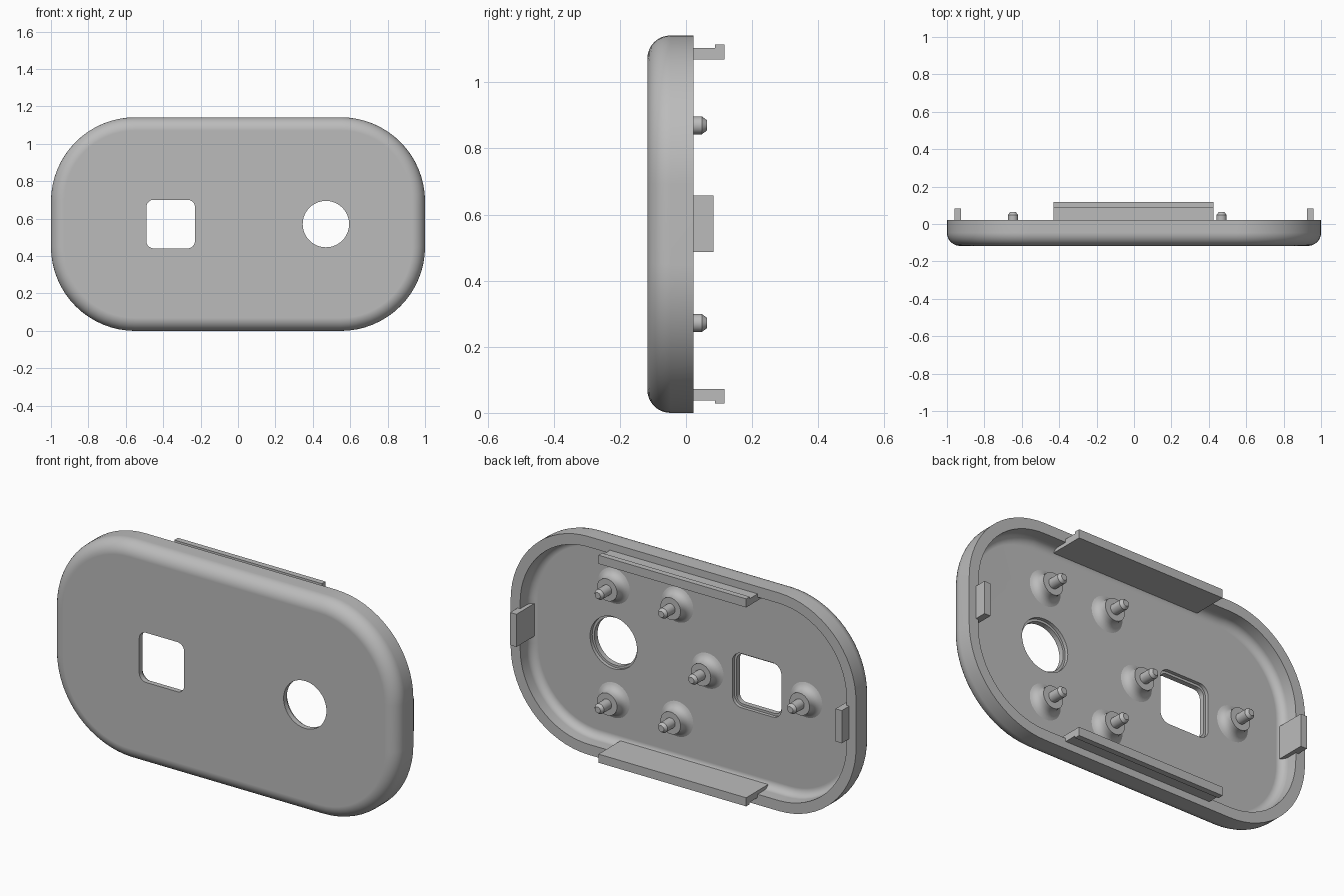
import bpy, bmesh
from math import sin, cos, pi, radians
from mathutils import Matrix, Vector

if "Cube" in bpy.data.objects:
    bpy.data.objects.remove(bpy.data.objects["Cube"])

MID = 0.571                      # height of the horizontal centre line
FRONT, BACK, FLOOR = -0.117, 0.022, -0.072

grey = bpy.data.materials.new("light grey plastic")
grey.use_nodes = True
grey.diffuse_color = (0.5, 0.5, 0.5, 1)
grey.node_tree.nodes["Principled BSDF"].inputs["Base Color"].default_value = (0.5, 0.5, 0.5, 1)


def finish(name, bm, smooth=True):
    bmesh.ops.recalc_face_normals(bm, faces=bm.faces)
    mesh = bpy.data.meshes.new(name)
    bm.to_mesh(mesh)
    bm.free()
    mesh.materials.append(grey)
    ob = bpy.data.objects.new(name, mesh)
    bpy.context.collection.objects.link(ob)
    if smooth:
        shade(ob)
    return ob


def shade(ob):
    bpy.ops.object.select_all(action='DESELECT')
    ob.select_set(True)
    bpy.context.view_layer.objects.active = ob
    bpy.ops.object.shade_smooth_by_angle(angle=radians(30))


def rounded_loop(cx, cz, w, h, r, y, n=16):
    """Rounded rectangle in the xz plane, w and h being half sizes."""
    pts = []
    for i, (sx, sz) in enumerate([(1, 1), (-1, 1), (-1, -1), (1, -1)]):
        for k in range(n + 1):
            a = (i + k / n) * pi / 2
            pts.append(Vector((cx + sx * (w - r) + r * cos(a), y,
                               cz + sz * (h - r) + r * sin(a))))
    return pts


def loft(name, loops, smooth=True):
    bm = bmesh.new()
    rings = [[bm.verts.new(p) for p in loop] for loop in loops]
    for a, b in zip(rings, rings[1:]):
        for i in range(len(a)):
            j = (i + 1) % len(a)
            bm.faces.new((a[i], a[j], b[j], b[i]))
    bm.faces.new(rings[0])
    bm.faces.new(rings[-1])
    bmesh.ops.remove_doubles(bm, verts=bm.verts, dist=1e-5)
    return finish(name, bm, smooth)


def cut(target, cutter):
    mod = target.modifiers.new("cut", 'BOOLEAN')
    mod.operation, mod.solver, mod.object = 'DIFFERENCE', 'EXACT', cutter
    bpy.context.view_layer.objects.active = target
    bpy.ops.object.modifier_apply(modifier=mod.name)
    bpy.data.objects.remove(cutter)


# Hollow cover shell: rounded front edge, thin wall, filleted inner floor
def arc(inset, y, r, n=8):
    return [(inset + r * (1 - cos(k / n * pi / 2)), y - r * sin(k / n * pi / 2))
            for k in range(n + 1)]


section = arc(0, FRONT + 0.07, 0.07)[::-1] + [(0, BACK), (0.055, BACK)] + arc(0.055, FLOOR + 0.04, 0.04)
shell = loft("cover_shell", [rounded_loop(0, MID, 1 - d, MID - d, 0.45 - d, y) for d, y in section])

# Square and round openings, each slightly wider at the inner side
for cx, half, r in [(-0.36, 0.13, 0.04), (0.47, 0.124, 0.1239)]:
    for grow, y0, y1 in [(0, -0.2, 0.0), (0.012, -0.09, 0.0)]:
        cut(shell, loft("cutter", [rounded_loop(cx, MID, half + grow, half + grow, r + grow, y)
                                   for y in (y0, y1)], False))
shade(shell)
shell.modifiers.new("flat face normals", 'WEIGHTED_NORMAL').keep_sharp = True


# Long hooked clips on the top and bottom edges
def prism(name, profile, x0, x1):
    return loft(name, [[Vector((x, y, z)) for y, z in profile] for x in (x0, x1)], False)


hook = [(FLOOR - 0.005, 0.498), (0.117, 0.498), (0.117, 0.543),
        (0.087, 0.543), (0.087, 0.533), (FLOOR - 0.005, 0.533)]
for name, s in [("top_clip", 1), ("bottom_clip", -1)]:
    prism(name, [(y, MID + s * z) for y, z in hook], -0.43, 0.425)

# Short plain tabs on the left and right edges
tab = [(FLOOR - 0.005, 0.487), (0.083, 0.487), (0.083, 0.658), (FLOOR - 0.005, 0.658)]
for name, x in [("left_tab", 0.942), ("right_tab", -0.942)]:
    prism(name, tab, x - 0.018, x + 0.018)

# Mounting pegs: flared foot, collar and chamfered pin
peg = [(0.098, FLOOR - 0.002), (0.083, FLOOR + 0.003), (0.07, FLOOR + 0.012),
       (0.061, FLOOR + 0.026), (0.058, -0.03), (0.058, -0.015),
       (0.027, -0.015), (0.027, 0.048), (0.016, 0.063)]
for i, (x, dz) in enumerate([(0.468, 0.299), (0.468, -0.299), (0.1, 0.299),
                             (0.1, -0.299), (-0.075, 0), (-0.647, 0)]):
    loft(f"mounting_peg_{i + 1}", [rounded_loop(x, MID + dz, r, r, r, y, 8) for r, y in peg])
